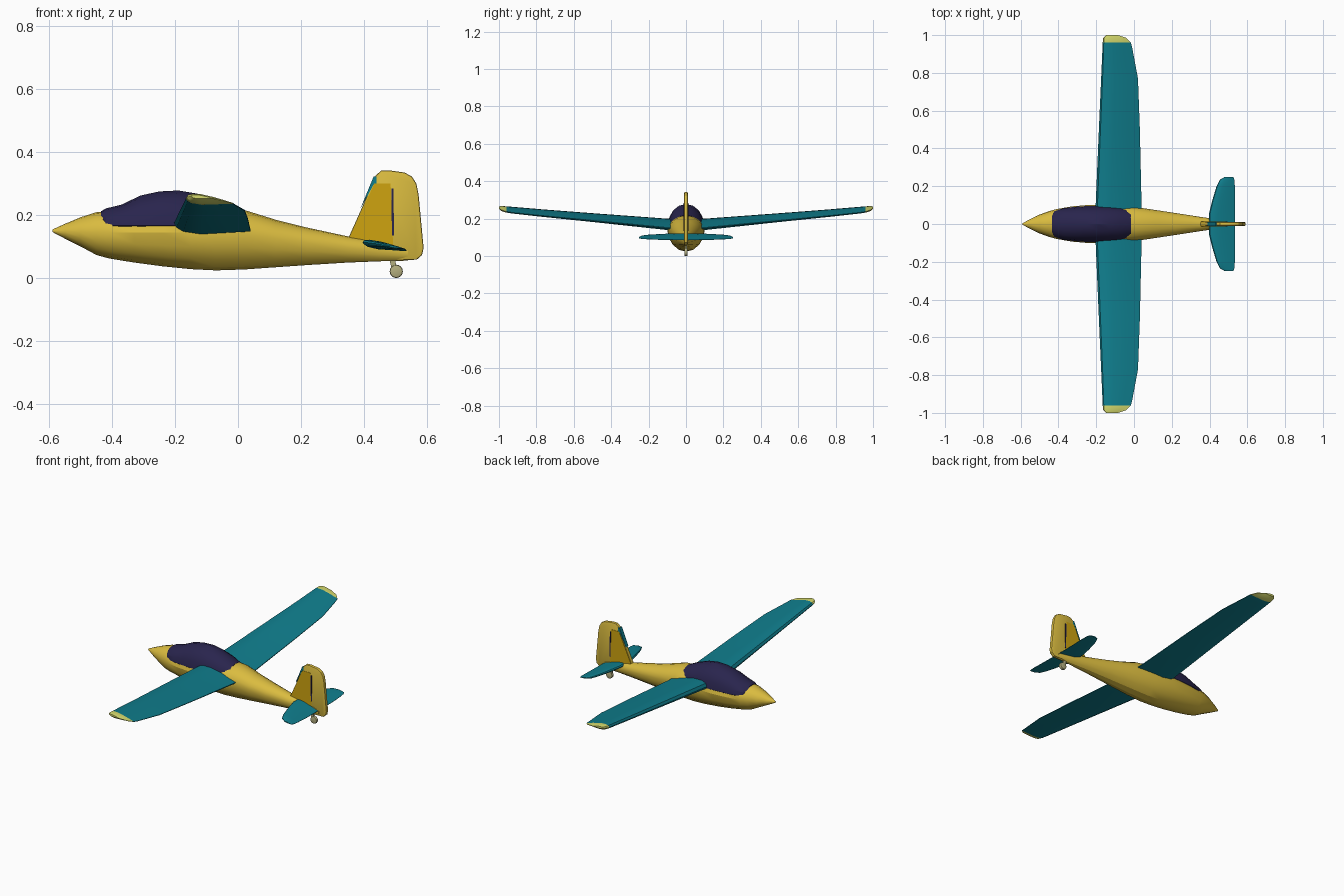
import bpy, bmesh, math
from mathutils import Vector

cube = bpy.data.objects.get("Cube")
if cube:
    bpy.data.objects.remove(cube, do_unlink=True)


def material(name, rgb):
    mat = bpy.data.materials.new(name)
    mat.use_nodes = True
    mat.diffuse_color = (*rgb, 1)
    mat.node_tree.nodes["Principled BSDF"].inputs["Base Color"].default_value = (*rgb, 1)
    return mat


YELLOW = material("body yellow", (0.70, 0.50, 0.05))
TEAL = material("wing teal", (0.005, 0.21, 0.27))
NAVY = material("canopy navy", (0.022, 0.018, 0.075))
ORANGE = material("fin orange", (0.62, 0.37, 0.005))
LIME = material("wing tip lime", (0.66, 0.69, 0.15))
BEIGE = material("wheel beige", (0.45, 0.42, 0.21))


def finish(bm, name, mats, angle=25):
    bmesh.ops.recalc_face_normals(bm, faces=bm.faces)
    mesh = bpy.data.meshes.new(name)
    bm.to_mesh(mesh)
    bm.free()
    obj = bpy.data.objects.new(name, mesh)
    bpy.context.collection.objects.link(obj)
    for mat in mats:
        mesh.materials.append(mat)
    bpy.ops.object.select_all(action="DESELECT")
    obj.select_set(True)
    bpy.context.view_layer.objects.active = obj
    bpy.ops.object.shade_smooth_by_angle(angle=math.radians(angle))
    return obj


def loft(name, rings, mats, rule=None):
    """Skin a row of closed rings and cap both ends."""
    bm = bmesh.new()
    rows = [[bm.verts.new(p) for p in ring] for ring in rings]
    n = len(rows[0])
    for a, b in zip(rows, rows[1:]):
        for i in range(n):
            j = (i + 1) % n
            bm.faces.new((a[i], a[j], b[j], b[i]))
    for end in (rows[0], rows[-1]):
        bm.faces.new(end)
    if rule:
        for f in bm.faces:
            f.material_index = rule(f.calc_center_median())
    return finish(bm, name, mats)


def oval(x, top, mid, bottom, half, n=16):
    """Egg section across the body, with separate upper and lower heights."""
    ring = []
    for i in range(n):
        a = math.tau * i / n
        s = math.sin(a)
        ring.append(Vector((x, half * math.cos(a), mid + s * (top - mid if s > 0 else mid - bottom))))
    return ring


def foil(y, lead, trail, upper, lower):
    """Wing section: lead and trail are (x, z) points."""
    shape = [(0, 0), (0.04, 0.55), (0.15, 0.9), (0.35, 1), (0.7, 0.6), (1, 0.08),
             (1, -0.08), (0.7, -0.5), (0.35, -1), (0.12, -0.9), (0.03, -0.5)]
    return [Vector((lead[0] + (trail[0] - lead[0]) * u, y,
                    lead[1] + (trail[1] - lead[1]) * u + v * (upper if v > 0 else lower)))
            for u, v in shape]


def both_sides(stations):
    """Sections from the right tip to the left tip."""
    right = [foil(-y, *rest) for y, *rest in reversed(stations)]
    return right + [foil(y, *rest) for y, *rest in stations]


def plate(name, outline, half, mat, bevel):
    """Upright plate drawn in x and z, with softened edges."""
    bm = bmesh.new()
    face = bm.faces.new([bm.verts.new((x, -half, z)) for x, z in outline])
    out = bmesh.ops.extrude_face_region(bm, geom=[face])
    bmesh.ops.translate(bm, vec=(0, 2 * half, 0),
                        verts=[v for v in out["geom"] if isinstance(v, bmesh.types.BMVert)])
    if bevel:
        rims = [e for e in bm.edges if abs(e.verts[0].co.y - e.verts[1].co.y) < 1e-5]
        bmesh.ops.bevel(bm, geom=rims, offset=bevel, segments=2, affect="EDGES", profile=0.5)
    return finish(bm, name, [mat])


# Fuselage: x, top, middle, bottom, half width
body = [(-0.59, 0.154, 0.15, 0.146, 0.004), (-0.55, 0.172, 0.148, 0.125, 0.026),
        (-0.5, 0.193, 0.146, 0.1, 0.05), (-0.45, 0.209, 0.145, 0.073, 0.068),
        (-0.41, 0.21, 0.145, 0.062, 0.079), (-0.33, 0.205, 0.145, 0.049, 0.093),
        (-0.24, 0.205, 0.145, 0.037, 0.101), (-0.15, 0.21, 0.145, 0.028, 0.101),
        (-0.07, 0.22, 0.142, 0.024, 0.097), (0.02, 0.216, 0.14, 0.027, 0.088),
        (0.12, 0.185, 0.125, 0.034, 0.073), (0.22, 0.16, 0.112, 0.041, 0.058),
        (0.35, 0.132, 0.097, 0.049, 0.038), (0.45, 0.115, 0.087, 0.053, 0.023),
        (0.54, 0.1, 0.078, 0.055, 0.011)]
loft("fuselage", [oval(*s) for s in body], [YELLOW])

# Canopy: x, top, half width
glass = [(-0.435, 0.212, 0.055), (-0.42, 0.221, 0.07), (-0.37, 0.233, 0.084),
         (-0.31, 0.262, 0.091), (-0.25, 0.275, 0.095), (-0.19, 0.278, 0.096),
         (-0.13, 0.268, 0.093), (-0.07, 0.246, 0.086), (-0.015, 0.219, 0.07)]
loft("canopy", [oval(x, top, 0.166, 0.15, half) for x, top, half in glass], [NAVY])

# Main wing with raised, rounded tips
wing = [(0.0, (-0.203, 0.168), (0.04, 0.146), 0.034, 0.025),
        (0.1, (-0.203, 0.175), (0.04, 0.15), 0.032, 0.027),
        (0.5, (-0.186, 0.211), (0.031, 0.189), 0.024, 0.021),
        (0.77, (-0.174, 0.235), (0.021, 0.215), 0.02, 0.018),
        (0.93, (-0.167, 0.25), (-0.009, 0.232), 0.018, 0.016),
        (0.96, (-0.166, 0.253), (-0.016, 0.237), 0.017, 0.015),
        (0.985, (-0.163, 0.257), (-0.04, 0.245), 0.014, 0.013),
        (1.0, (-0.148, 0.26), (-0.085, 0.254), 0.006, 0.006)]
loft("wing", both_sides(wing[1:]), [TEAL, LIME], lambda c: int(abs(c.y) > 0.96))

# Tailplane
tail = [(0.05, (0.396, 0.114), (0.535, 0.086), 0.013, 0.013),
        (0.12, (0.413, 0.112), (0.535, 0.087), 0.012, 0.012),
        (0.2, (0.437, 0.109), (0.534, 0.09), 0.009, 0.009),
        (0.235, (0.455, 0.106), (0.531, 0.092), 0.007, 0.007),
        (0.25, (0.482, 0.101), (0.525, 0.095), 0.003, 0.003)]
loft("tailplane", both_sides(tail), [TEAL])

# Upright fin and rudder, coloured panels and hinge line
fin = [(0.35, 0.125), (0.40, 0.237), (0.437, 0.325), (0.455, 0.341), (0.48, 0.342),
       (0.53, 0.335), (0.553, 0.322), (0.567, 0.3), (0.574, 0.265), (0.59, 0.095),
       (0.585, 0.073), (0.568, 0.058), (0.5, 0.057), (0.42, 0.08)]
plate("fin_and_rudder", fin, 0.010, YELLOW, 0.005)
panel = [(0.352, 0.123), (0.433, 0.3), (0.485, 0.3), (0.493, 0.1), (0.42, 0.09)]
plate("fin_panel", panel, 0.012, ORANGE, 0)
plate("rudder_hinge_line", [(0.489, 0.135), (0.488, 0.285), (0.494, 0.285), (0.496, 0.135)],
      0.0125, NAVY, 0)
plate("fin_leading_edge", [(0.388, 0.218), (0.431, 0.322), (0.44, 0.322), (0.44, 0.3), (0.43, 0.295)],
      0.0115, TEAL, 0)

# Tail wheel and its strut
bm = bmesh.new()
bmesh.ops.create_cone(bm, cap_ends=True, segments=16, radius1=0.021, radius2=0.021, depth=0.018)
bmesh.ops.bevel(bm, geom=[e for e in bm.edges if abs(e.verts[0].co.z - e.verts[1].co.z) < 1e-5],
                offset=0.005, segments=2, affect="EDGES", profile=0.5)
for v in bm.verts:
    v.co = Vector((v.co.x + 0.503, v.co.z, v.co.y + 0.021))
finish(bm, "tail_wheel", [BEIGE])
plate("tail_wheel_strut", [(0.48, 0.065), (0.498, 0.065), (0.505, 0.03), (0.488, 0.03)],
      0.006, BEIGE, 0)
